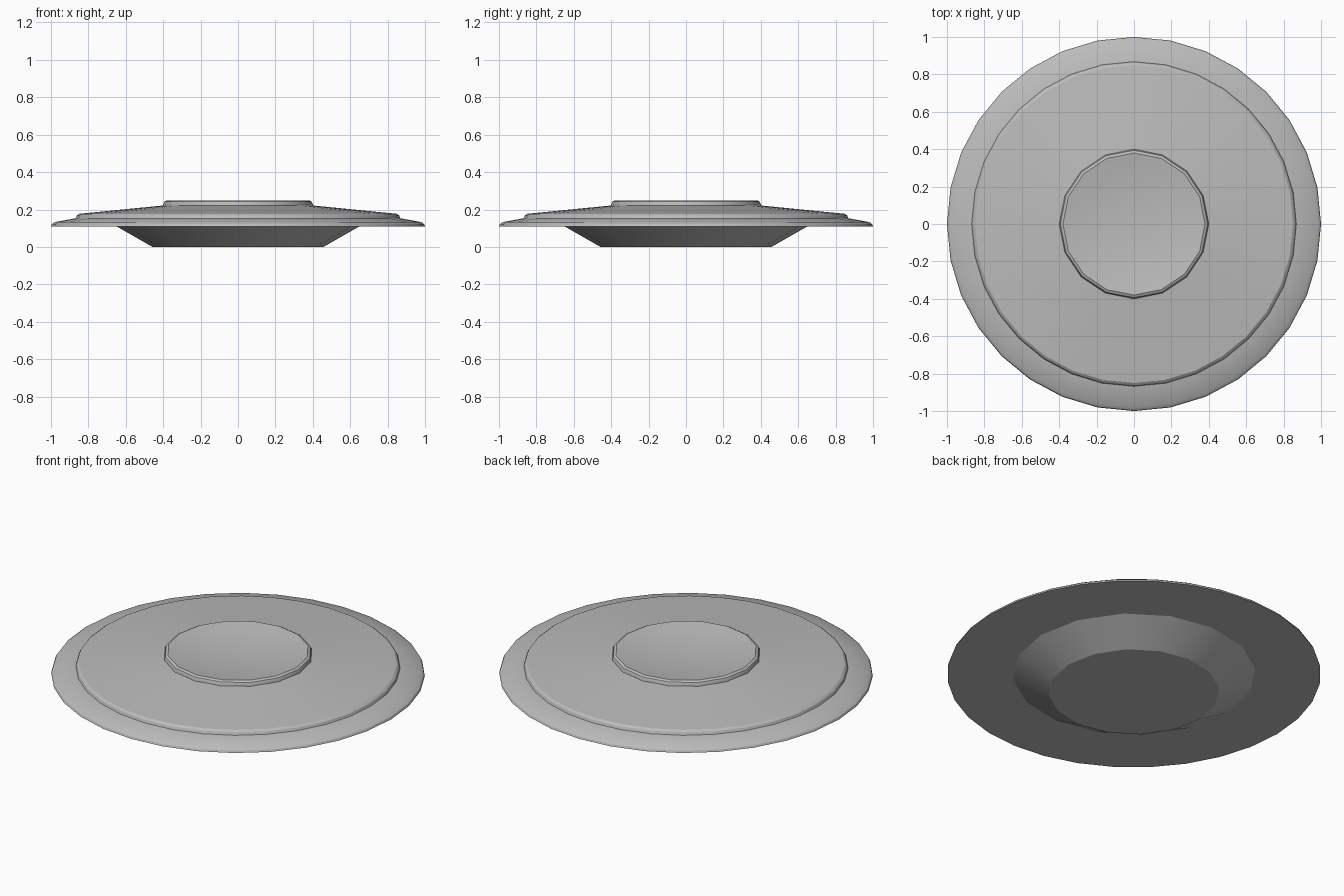
import bpy
import bmesh
import math

if "Cube" in bpy.data.objects:
    bpy.data.objects.remove(bpy.data.objects["Cube"])

grey = bpy.data.materials.new("light_grey")
grey.diffuse_color = (0.5, 0.5, 0.5, 1)
grey.use_nodes = True
grey.node_tree.nodes["Principled BSDF"].inputs["Base Color"].default_value = grey.diffuse_color


def lathe(name, profile, sides):
    """Revolve a (radius, height) profile; a radius of zero closes to a point."""
    bm = bmesh.new()
    rings = []
    for r, z in profile:
        count = sides if r > 0 else 1
        rings.append([bm.verts.new((r * math.cos(2 * math.pi * i / sides),
                                    r * math.sin(2 * math.pi * i / sides), z))
                      for i in range(count)])
    for a, b in zip(rings, rings[1:]):
        for i in range(sides):
            j = (i + 1) % sides
            quad = [a[i % len(a)], a[j % len(a)], b[j % len(b)], b[i % len(b)]]
            bm.faces.new(list(dict.fromkeys(quad)))
    mesh = bpy.data.meshes.new(name)
    bm.to_mesh(mesh)
    bm.free()
    mesh.materials.append(grey)
    obj = bpy.data.objects.new(name, mesh)
    bpy.context.collection.objects.link(obj)
    bpy.ops.object.select_all(action='DESELECT')
    obj.select_set(True)
    bpy.context.view_layer.objects.active = obj
    bpy.ops.object.shade_smooth_by_angle(angle=math.radians(30))
    return obj


# Wide stepped disc: flat underside, bevelled rim, riser and gentle slope
lathe("stepped_disc", [(0.63, 0.11), (1.0, 0.11), (0.995, 0.122), (0.98, 0.133),
                       (0.868, 0.153), (0.862, 0.168), (0.85, 0.177),
                       (0.385, 0.223)], 32)

# Raised centre with a shallow dished top
lathe("dished_centre", [(0.40, 0.215), (0.40, 0.228), (0.394, 0.242), (0.38, 0.249),
                        (0.30, 0.236), (0.20, 0.225), (0.10, 0.219),
                        (0, 0.217)], 16)

# Tapered foot below the disc
lathe("tapered_foot", [(0, 0), (0.457, 0), (0.65, 0.11)], 16)
